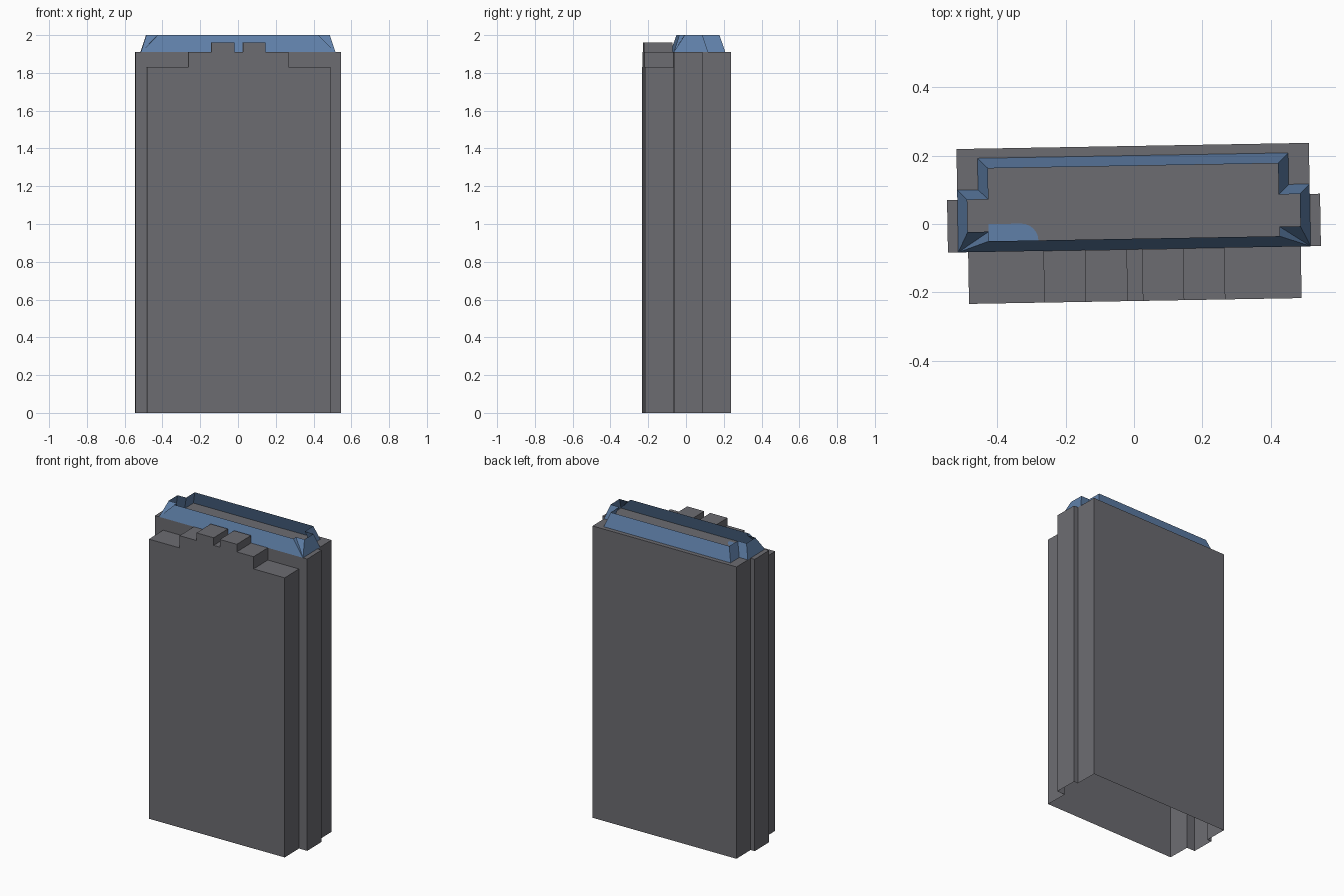
import bpy, bmesh, math
from mathutils import Vector

if "Cube" in bpy.data.objects:
    bpy.data.objects.remove(bpy.data.objects["Cube"])

TURN = math.radians(1.0)   # whole tower is turned slightly about z
ROOF = 1.91                # main roof height
FRONT, STEP = -0.225, -0.074


def material(name, rgb):
    m = bpy.data.materials.new(name)
    m.diffuse_color = (*rgb, 1)
    m.use_nodes = True
    m.node_tree.nodes["Principled BSDF"].inputs["Base Color"].default_value = m.diffuse_color
    return m


grey = material("dark grey wall", (0.150, 0.150, 0.167))
blue = material("slate blue trim", (0.115, 0.215, 0.395))


def face(bm, pts, facing):
    """Add a flat face whose normal points towards 'facing'."""
    f = bm.faces.new([bm.verts.new(p) for p in pts])
    f.normal_update()
    if f.normal.dot(Vector(facing)) < 0:
        f.normal_flip()


def finish(bm, name, mat):
    bmesh.ops.remove_doubles(bm, verts=bm.verts, dist=1e-5)
    me = bpy.data.meshes.new(name)
    bm.to_mesh(me)
    bm.free()
    me.materials.append(mat)
    ob = bpy.data.objects.new(name, me)
    ob.rotation_euler.z = TURN
    bpy.context.collection.objects.link(ob)
    return ob


def mirrored(half):
    """Right half of an outline (front to back) -> full counter-clockwise loop."""
    return half + [(-x, y) for x, y in reversed(half)]


# main tower: stepped outline, walls and flat roof, open underneath
bm = bmesh.new()
outline = mirrored([(0.486, STEP), (0.545, STEP), (0.545, 0.079),
                    (0.515, 0.079), (0.515, 0.228)])
for (x0, y0), (x1, y1) in zip(outline, outline[1:]):
    face(bm, [(x0, y0, 0), (x1, y1, 0), (x1, y1, ROOF), (x0, y0, ROOF)],
         (y1 - y0, x0 - x1, 0))
face(bm, [(x, y, ROOF) for x, y in outline], (0, 0, 1))
finish(bm, "tower_body", grey)

# front slab with stepped crown: (left edge, top height) for each step
bm = bmesh.new()
steps = [(-0.486, 1.83), (-0.266, ROOF), (-0.145, 1.96), (-0.022, ROOF),
         (0.022, 1.96), (0.143, ROOF), (0.263, 1.83), (0.486, 0)]
below = 0
for (x0, z), (x1, _) in zip(steps, steps[1:]):
    face(bm, [(x0, FRONT, 0), (x1, FRONT, 0), (x1, FRONT, z), (x0, FRONT, z)], (0, -1, 0))
    face(bm, [(x0, FRONT, z), (x1, FRONT, z), (x1, STEP, z), (x0, STEP, z)], (0, 0, 1))
    if z != ROOF:
        face(bm, [(x0, STEP, z), (x1, STEP, z), (x1, STEP, ROOF), (x0, STEP, ROOF)],
             (0, z - ROOF, 0))if z < ROOF else face(
            bm, [(x0, STEP, ROOF), (x1, STEP, ROOF), (x1, STEP, z), (x0, STEP, z)], (0, 1, 0))
for i, (x, z) in enumerate(steps):
    prev = steps[i - 1][1] if i else 0
    face(bm, [(x, FRONT, prev), (x, STEP, prev), (x, STEP, z), (x, FRONT, z)],
         (prev - z, 0, 0))
finish(bm, "front_slab", grey)

# sloped roof rim: outer outline on the roof, inner outline at the top;
# the front corners fan out to a small notch
bm = bmesh.new()
corner = (0.515, STEP)
outer = mirrored([corner, corner, corner, (0.515, 0.108), (0.454, 0.108), (0.454, 0.2)])
inner = mirrored([(0.425, -0.043), (0.425, -0.015), (0.486, -0.015),
                  (0.486, 0.079), (0.424, 0.079), (0.424, 0.17)])
lo = [bm.verts.new((x, y, ROOF)) for x, y in outer]
hi = [bm.verts.new((x, y, 2.0)) for x, y in inner]
for i in range(len(lo)):
    j = (i + 1) % len(lo)
    if outer[i] == outer[j]:
        bm.faces.new([lo[i], hi[j], hi[i]])
    else:
        bm.faces.new([lo[i], lo[j], hi[j], hi[i]])
finish(bm, "roof_rim", blue)

# thin blue patch on the roof with a rounded end
bm = bmesh.new()
arc = [(-0.33 + 0.05 * math.sin(t), -0.043 + 0.05 * math.cos(t))
       for t in (k * math.pi / 12 for k in range(7))]
face(bm, [(x, y, ROOF + 0.003) for x, y in [(-0.425, -0.043), (-0.425, 0.007)] + arc],
     (0, 0, 1))
finish(bm, "roof_patch", blue)
